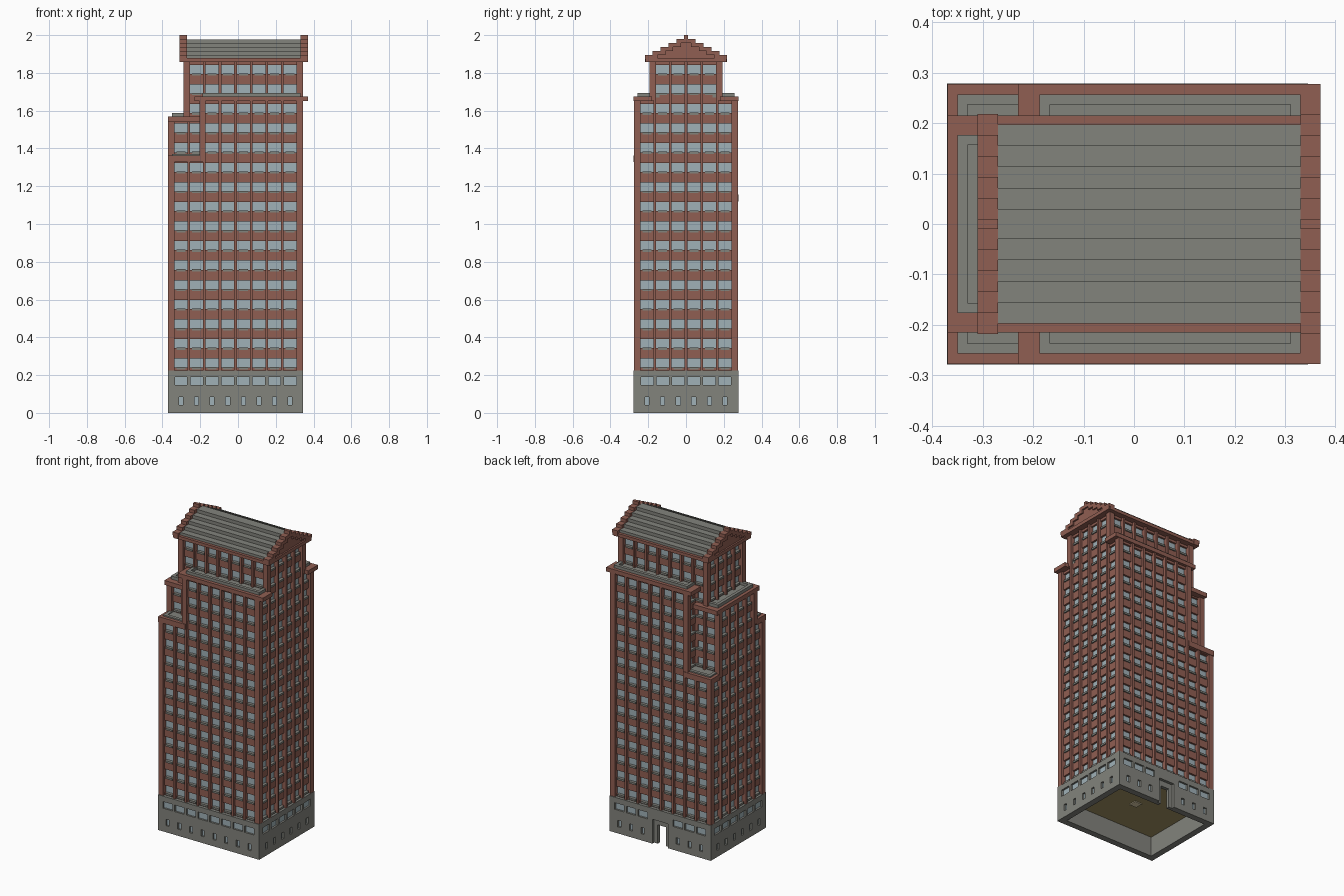
import bpy, bmesh
from mathutils import Vector

cube = bpy.data.objects.get("Cube")
if cube:
    bpy.data.objects.remove(cube, do_unlink=True)


def material(name, rgb):
    m = bpy.data.materials.new(name)
    m.use_nodes = True
    m.diffuse_color = (*rgb, 1)
    m.node_tree.nodes["Principled BSDF"].inputs["Base Color"].default_value = (*rgb, 1)
    return m


BRICK = material("red brick", (0.28, 0.113, 0.085))
STONE = material("grey stone", (0.225, 0.227, 0.203))
GLASS = material("pale blue glass", (0.35, 0.44, 0.475))
OLIVE = material("olive ceiling", (0.36, 0.29, 0.125))
SAND = material("sand hatch", (0.72, 0.62, 0.40))


def boxes(name, mat, spans):
    """One object made of boxes, each given as (x0, x1, y0, y1, z0, z1)."""
    bm = bmesh.new()
    for x0, x1, y0, y1, z0, z1 in spans:
        lo, hi = Vector((x0, y0, z0)), Vector((x1, y1, z1))
        made = bmesh.ops.create_cube(bm, size=1)["verts"]
        for v in made:
            v.co = (lo + hi) / 2 + v.co * (hi - lo)
    mesh = bpy.data.meshes.new(name)
    bm.to_mesh(mesh)
    bm.free()
    mesh.materials.append(mat)
    ob = bpy.data.objects.new(name, mesh)
    bpy.context.collection.objects.link(ob)
    return ob


def both(spans):
    """Repeat boxes mirrored in y."""
    return spans + [(a, b, -d, -c, e, f) for a, b, c, d, e, f in spans]


def carve(ob, *cutters):
    """Cut openings and bake the result."""
    for c in cutters:
        c.hide_render = True
        mod = ob.modifiers.new("cut", "BOOLEAN")
        mod.operation, mod.solver, mod.object = "DIFFERENCE", "EXACT", c
    graph = bpy.context.evaluated_depsgraph_get()
    ob_mesh = bpy.data.meshes.new_from_object(ob.evaluated_get(graph))
    ob.modifiers.clear()
    ob.data = ob_mesh
    for c in cutters:
        bpy.data.objects.remove(c, do_unlink=True)


# Bay grid: eight bays wide, six deep
BAY, STOREY, MID = 0.0825, 0.1037, -0.013
PROUD = 0.027


def gx(i):
    return MID + (i - 4) * BAY


def gy(j):
    return (j - 3) * BAY


def block(name, i0, i1, j0, j1, first, last, z0, z1, plain=()):
    """A storeyed block; plain corners get a slim pier, not a corner pier."""
    x0, x1, y0, y1 = gx(i0), gx(i1), gy(j0), gy(j1)
    boxes(name + "_glass", GLASS, [(x0, x1, y0, y1, z0, z1)])

    # Spandrel bands between the window rows
    edges = [z0]
    for r in range(first, last + 1):
        sill = 0.239 + r * STOREY
        edges += [sill, sill + 0.048]
    edges.append(z1)
    d = 0.012
    boxes(name + "_spandrels", BRICK,
          [(x0 - d, x1 + d, y0 - d, y1 + d, a, b)
           for a, b in zip(edges[::2], edges[1::2])])

    # Slim piers between bays and stout piers at the corners
    p, w = PROUD, 0.007
    piers = [(gx(i) - w, gx(i) + w, y0 - p, y1 + p, z0, z1) for i in range(i0 + 1, i1)]
    piers += [(x0 - p, x1 + p, gy(j) - w, gy(j) + w, z0, z1) for j in range(j0 + 1, j1)]
    for cx, sx in ((x0, -1), (x1, 1)):
        for cy, sy in ((y0, -1), (y1, 1)):
            if (sx, sy) in plain:
                piers.append((cx - w, cx + w, cy - p, cy + p, z0, z1))
                continue
            xa, xb = sorted((cx + sx * p, cx - sx * w))
            ya, yb = sorted((cy + sy * p, cy - sy * w))
            piers.append((xa, xb, ya, yb, z0, z1))
    boxes(name + "_piers", BRICK, piers)

    # Small stone sills
    sills, h, s = [], 0.024, 0.019
    for r in range(first, last + 1):
        z = 0.230 + r * STOREY
        for i in range(i0, i1):
            m = gx(i + 0.5)
            sills.append((m - h, m + h, y0 - s, y1 + s, z, z + 0.012))
        for j in range(j0, j1):
            m = gy(j + 0.5)
            sills.append((x0 - s, x1 + s, m - h, m + h, z, z + 0.012))
    boxes(name + "_sills", STONE, sills)


block("main_shaft", 0, 8, 0, 6, 0, 8, 0.22, 1.133)
block("middle_wing", 0, 2, 0, 5, 9, 10, 1.133, 1.34, plain=((1, -1), (1, 1)))
block("middle_shaft", 2, 8, 0, 6, 9, 10, 1.133, 1.34, plain=((-1, -1),))
block("side_wing", 0, 3, 1, 5, 11, 12, 1.34, 1.55)
block("broad_shaft", 2, 8, 0, 6, 11, 13, 1.34, 1.655)
block("upper_side", 1, 3, 1, 5, 13, 13, 1.55, 1.655)
block("top_tower", 1, 8, 1, 5, 14, 15, 1.655, 1.865)

# Cornices at each setback; the rear corner steps back two storeys lower
FRONT_TOP, REAR_TOP, EDGE = 1.362, 1.155, 0.278
boxes("front_corner_cornice", BRICK, [(-0.37, -0.18, -EDGE, -0.185, FRONT_TOP - 0.035, FRONT_TOP)])
boxes("rear_corner_cornice", BRICK, [(-0.37, -0.18, 0.185, EDGE, REAR_TOP - 0.035, REAR_TOP)])
boxes("wing_cornice", BRICK, [(-0.37, -0.2, -0.215, 0.215, 1.54, 1.568)])
boxes("broad_cornice", BRICK, both([(-0.23, 0.37, 0.18, EDGE, 1.65, 1.676)]))


def terrace(x0, x1, y0, y1, z, kerb=0.02):
    """Flat roof with a low kerb."""
    t, top = 0.02, z + kerb
    return [(x0, x1, y0, y1, z - 0.005, z + 0.003),
            (x0, x0 + t, y0, y1, z, top), (x1 - t, x1, y0, y1, z, top),
            (x0, x1, y0, y0 + t, z, top), (x0, x1, y1 - t, y1, z, top)]


boxes("front_corner_terrace", STONE, terrace(-0.35, -0.17, -0.257, -0.13, FRONT_TOP, 0.008))
boxes("rear_corner_terrace", STONE, terrace(-0.35, -0.17, 0.13, 0.257, REAR_TOP, 0.008))
boxes("wing_terrace", STONE, terrace(-0.35, -0.22, -0.177, 0.177, 1.568))
boxes("broad_terrace", STONE, both(terrace(-0.187, 0.33, 0.14, 0.257, 1.674)))

# Stepped gable roof
boxes("eaves", BRICK, [(-0.3, 0.36, -0.215, 0.215, 1.858, 1.878)])
RISE, TREAD = 0.021, 0.0417
boxes("roof_steps", STONE,
      [(-0.28, 0.34, -0.197 + k * TREAD, 0.197 - k * TREAD, 1.86, 1.894 + k * RISE)
       for k in range(5)])
for name, inner, outer in (("right_gable", -0.27, -0.31), ("left_gable", 0.33, 0.37)):
    face = outer + (0.01 if outer < 0 else -0.01)
    steps = []
    for k in range(6):
        half, top = 0.218 - k * TREAD, 1.895 + k * RISE
        xa, xb = sorted((inner, face))
        steps.append((xa, xb, -half, half, 1.858, top))
        xa, xb = sorted((inner, outer))
        low = max(half - 1.6 * TREAD, 0)
        steps += both([(xa, xb, low, half, top - RISE, top)])
    xa, xb = sorted((inner, outer))
    steps.append((xa, xb, -0.215, 0.215, 1.858, 1.88))
    boxes(name, BRICK, steps)

# Hollow stone base with recessed windows and a rear doorway
X0, X1, Y, TOP = -0.3705, 0.345, 0.279, 0.225
base = boxes("stone_base", STONE, [(X0, X1, -Y, Y, 0, TOP)])
DEPTH, OUT = 0.015, 0.02
cuts, panes = [], []


def opening(axis, side, m, half, z0, z1):
    wall = {("x", -1): X0, ("x", 1): X1, ("y", -1): -Y, ("y", 1): Y}[axis, side]
    a, b = sorted((wall - side * DEPTH, wall + side * OUT))
    g, h = sorted((wall - side * (DEPTH + 0.001), wall - side * (DEPTH - 0.003)))
    for store, lo, hi in ((cuts, a, b), (panes, g, h)):
        across = (m - half, m + half)
        span = (lo, hi) + across if axis == "x" else across + (lo, hi)
        store.append(span + (z0, z1))


for side in (-1, 1):
    bays = [("x", gy(j + 0.5)) for j in range(6)]
    bays += [("y", gx(i + 0.5)) for i in range(8) if side == -1 or i not in (3, 4)]
    for axis, m in bays:
        opening(axis, side, m, 0.033, 0.148, 0.19)
        opening(axis, side, m, 0.011, 0.042, 0.083)

T, CEILING = 0.04, 0.13
hollow = boxes("hollow_cutter", STONE, [
    (X0 + T, X1 - T, -Y + T, Y - T, -0.05, CEILING),
    (MID - 0.055, MID + 0.055, Y - 0.018, Y + OUT, -0.05, 0.155)])
holes = boxes("opening_cutter", STONE, cuts + [
    (MID - 0.03, MID + 0.03, Y - 0.06, Y + 0.03, -0.06, 0.12)])
carve(base, hollow, holes)
boxes("base_windows", GLASS, panes)
boxes("base_ceiling", OLIVE, [(X0 + T, X1 - T, -Y + T, Y - T, CEILING - 0.005, CEILING + 0.002)])
boxes("ceiling_hatch", SAND, [(MID - 0.025, MID + 0.025, -0.025, 0.025, CEILING - 0.01, CEILING)])
